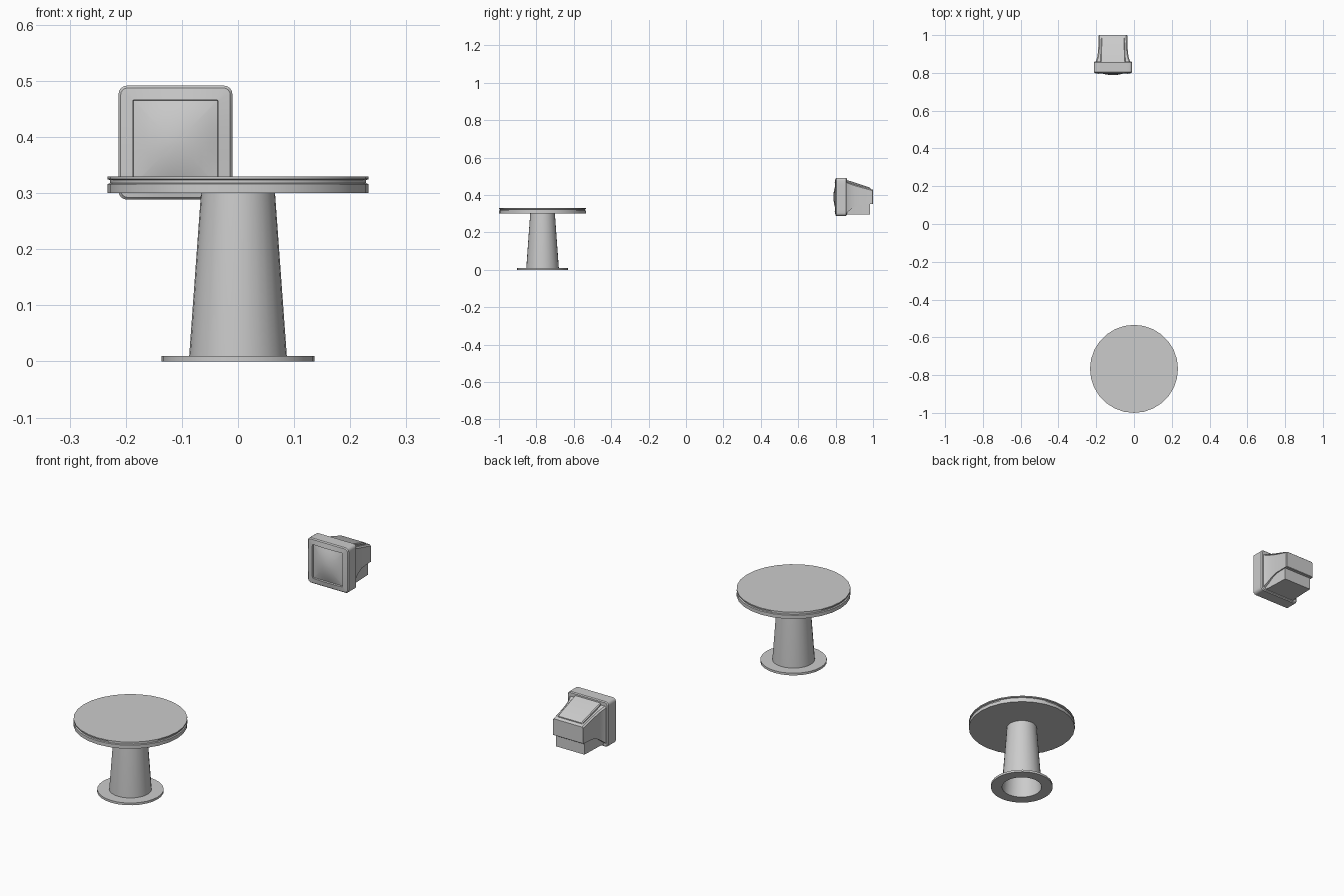
import bpy, bmesh, math

if "Cube" in bpy.data.objects:
    bpy.data.objects.remove(bpy.data.objects["Cube"])

TABLE_Y = -0.767
CX, CZ = -0.1115, 0.390      # monitor centre


def make(name, rings, cap_start=True, cap_end=True, smooth=30):
    """Skin a list of closed rings into one mesh object."""
    bm = bmesh.new()
    loops = [[bm.verts.new(p) for p in r] for r in rings]
    for a, b in zip(loops, loops[1:]):
        n = len(a)
        for i in range(n):
            bm.faces.new((a[i], a[(i + 1) % n], b[(i + 1) % n], b[i]))
    if cap_start:
        bm.faces.new(loops[0][::-1])
    if cap_end:
        bm.faces.new(loops[-1])
    bmesh.ops.recalc_face_normals(bm, faces=bm.faces)
    me = bpy.data.meshes.new(name)
    bm.to_mesh(me)
    bm.free()
    ob = bpy.data.objects.new(name, me)
    bpy.context.collection.objects.link(ob)
    bpy.ops.object.select_all(action='DESELECT')
    ob.select_set(True)
    bpy.context.view_layer.objects.active = ob
    bpy.ops.object.shade_smooth_by_angle(angle=math.radians(smooth))
    return ob


def lathe(name, profile, caps=True, sides=28):
    rings = [[(r * math.cos(2 * math.pi * i / sides),
               TABLE_Y + r * math.sin(2 * math.pi * i / sides), z)
              for i in range(sides)] for r, z in profile]
    return make(name, rings, caps, caps)


def section(y, half, z0, z1, r):
    """Rectangular cross-section with chamfered upper corners."""
    xz = [(-half, z0), (half, z0), (half, z1 - r), (half - r, z1),
          (-half + r, z1), (-half, z1 - r)]
    return [(CX + x, y, z) for x, z in xz]


# Table: grooved top, open tapered pedestal, ring foot
lathe("table_top", [(0.233, 0.300), (0.233, 0.316), (0.228, 0.318),
                    (0.228, 0.323), (0.233, 0.325), (0.233, 0.330)])
lathe("pedestal", [(0.087, 0.0), (0.087, 0.010), (0.066, 0.300)], caps=False)
lathe("foot", [(0.087, 0.010), (0.136, 0.010), (0.136, 0.0),
               (0.087, 0.0)], caps=False)


# Monitor bezel and screen: concentric rounded squares
def rounded_square(half, r, depth):
    pts = []
    for k in range(4):
        a0 = k * math.pi / 2
        c, s = math.cos(a0), math.sin(a0)
        local = [(half - r + r * math.cos(t * math.pi / 8),
                  half - r + r * math.sin(t * math.pi / 8)) for t in range(5)]
        local += [((half - r) - 2 * (half - r) * j / 8, half) for j in range(1, 8)]
        pts += [(x * c - z * s, x * s + z * c) for x, z in local]
    return [(CX + x, depth(x, z), CZ + z) for x, z in pts]


OUT, HOLE = 0.1015, 0.076


def bulge(base, height, half):
    return lambda x, z: base - height * (1 - (x / half) ** 2) * (1 - (z / half) ** 2)


front = bulge(0.800, 0.012, OUT)
screen = bulge(0.804, 0.016, HOLE)
rings = [rounded_square(OUT - 0.004, 0.012, lambda x, z: 0.860),
         rounded_square(OUT, 0.015, lambda x, z: 0.856),
         rounded_square(OUT, 0.015, lambda x, z: 0.804),
         rounded_square(OUT - 0.004, 0.012, front),
         rounded_square(HOLE, 0.002, front),
         rounded_square(HOLE - 0.001, 0.002, screen)]
rings += [rounded_square(HOLE * f, 0.002 * f, screen) for f in (0.8, 0.6, 0.4, 0.2, 0.05)]
make("bezel_and_screen", rings)

# Flared tube housing behind the bezel
housing = [(0.855, 0.094, 0.302, 0.474), (0.868, 0.088, 0.312, 0.468),
           (0.885, 0.083, 0.326, 0.462), (0.905, 0.080, 0.339, 0.455),
           (0.930, 0.078, 0.349, 0.448), (0.985, 0.076, 0.352, 0.433),
           (0.998, 0.076, 0.352, 0.429), (1.000, 0.074, 0.354, 0.427)]
make("housing", [section(y, h, a, b, 0.006) for y, h, a, b in housing])

# Raised sloping panel on the housing
make("top_panel", [section(0.855, 0.066, 0.45, 0.482, 0.004),
                   section(0.978, 0.062, 0.42, 0.442, 0.004),
                   section(0.986, 0.061, 0.42, 0.437, 0.004)])

# Lower block carrying the housing
make("lower_block", [section(0.855, 0.080, 0.297, 0.365, 0.002),
                     section(0.880, 0.075, 0.297, 0.365, 0.002),
                     section(0.985, 0.071, 0.297, 0.365, 0.002)])
